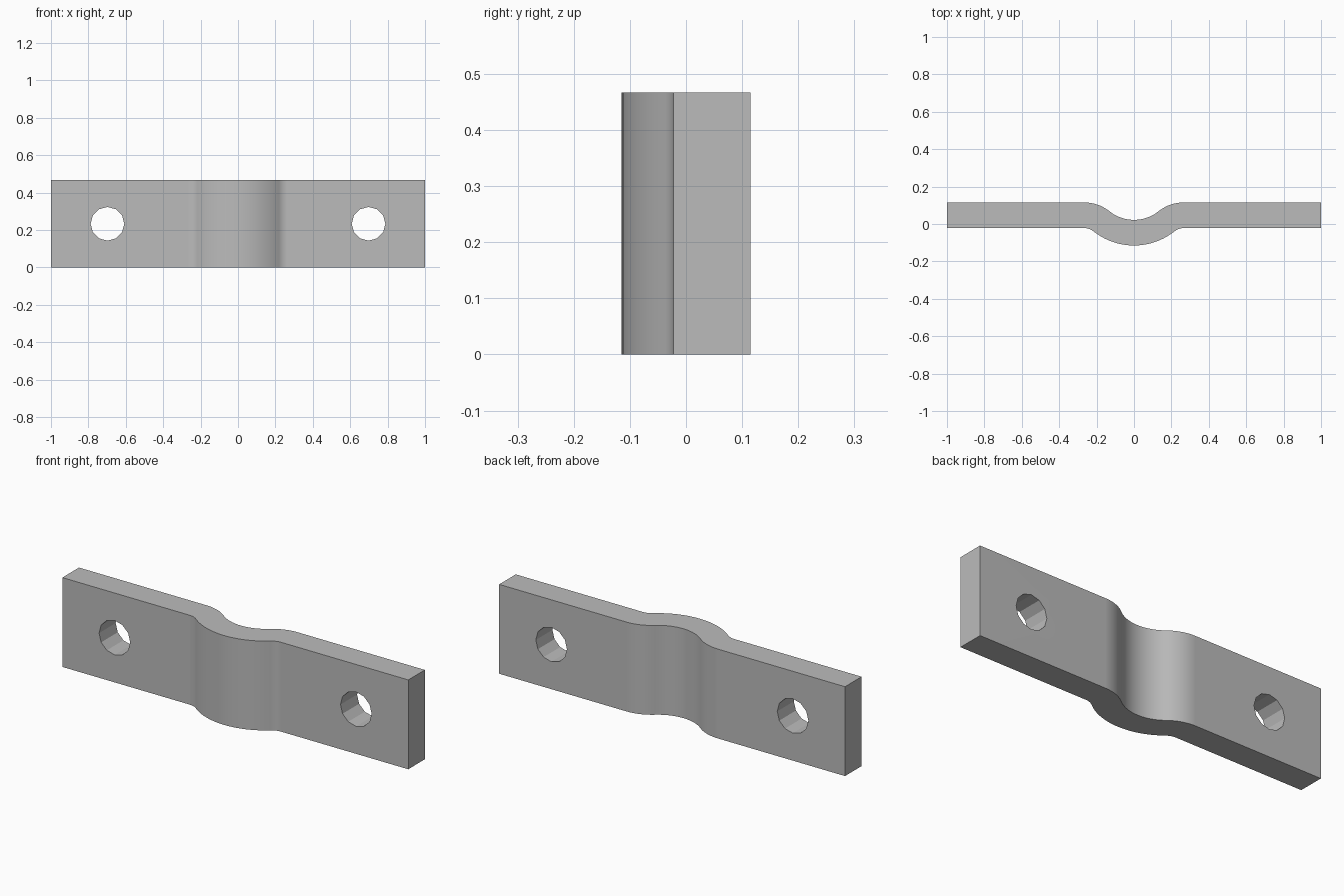
import bpy, bmesh
from math import sin, cos, tan, atan, radians, pi
from mathutils import Matrix

cube = bpy.data.objects.get("Cube")
if cube:
    bpy.data.objects.remove(cube)

HEIGHT, BACK, FRONT = 0.467, 0.115, -0.022
THICK = BACK - FRONT
DEPTH, REACH = 0.093, 0.265            # offset and half width of the bend
ANGLE = 2 * atan(DEPTH / REACH)
R_SUM = REACH / sin(ANGLE)
R_MID = 0.21                           # inner radius of the middle bend
STEPS = 10

steel = bpy.data.materials.new("plain_grey")
steel.use_nodes = True
grey = (0.5, 0.5, 0.5, 1)
steel.diffuse_color = grey
steel.node_tree.nodes["Principled BSDF"].inputs["Base Color"].default_value = grey


def half_edge(offset):
    """Right half of one strap face, from the centre out to the end."""
    r_in, r_out = R_MID + offset, R_SUM - R_MID - offset
    mid_y = BACK - DEPTH + R_MID
    out_y = BACK - (R_SUM - R_MID)
    angles = [ANGLE * i / STEPS for i in range(STEPS + 1)]
    pts = [(r_in * sin(a), mid_y - r_in * cos(a)) for a in angles]
    pts += [(REACH - r_out * sin(a), out_y + r_out * cos(a))
            for a in reversed(angles[:-1])]
    return pts + [(1, BACK - offset)]


def full_edge(offset):
    half = half_edge(offset)
    return [(-x, y) for x, y in reversed(half[1:])] + half


def add_object(name, bm):
    bmesh.ops.recalc_face_normals(bm, faces=bm.faces)
    mesh = bpy.data.meshes.new(name)
    bm.to_mesh(mesh)
    bm.free()
    mesh.materials.append(steel)
    obj = bpy.data.objects.new(name, mesh)
    bpy.context.collection.objects.link(obj)
    return obj


# Strap body: bent profile extruded upward
bm = bmesh.new()
outline = full_edge(THICK) + full_edge(0)[::-1]
face = bm.faces.new([bm.verts.new((x, y, 0)) for x, y in outline])
raised = bmesh.ops.extrude_face_region(bm, geom=[face])["geom"]
bmesh.ops.translate(bm, vec=(0, 0, HEIGHT),
                    verts=[v for v in raised if isinstance(v, bmesh.types.BMVert)])
strap = add_object("bent_strap", bm)
bpy.context.view_layer.objects.active = strap
strap.select_set(True)

# Bolt holes
for side in (-1, 1):
    bm = bmesh.new()
    place = Matrix.Translation((side * 0.698, 0, HEIGHT / 2)) @ Matrix.Rotation(pi / 2, 4, "X")
    bmesh.ops.create_cone(bm, cap_ends=True, segments=12, radius1=0.09,
                          radius2=0.09, depth=1, matrix=place)
    cutter = add_object("hole_cutter", bm)
    cutter.hide_render = True
    cut = strap.modifiers.new("bolt_hole", "BOOLEAN")
    cut.operation, cut.solver, cut.object = "DIFFERENCE", "EXACT", cutter
    bpy.ops.object.modifier_apply(modifier=cut.name)
    bpy.data.objects.remove(cutter)

# Smooth bends, crisp edges and faceted holes
bpy.ops.object.shade_smooth_by_angle(angle=radians(20))
weighted = strap.modifiers.new("even_shading", "WEIGHTED_NORMAL")
weighted.keep_sharp = True
